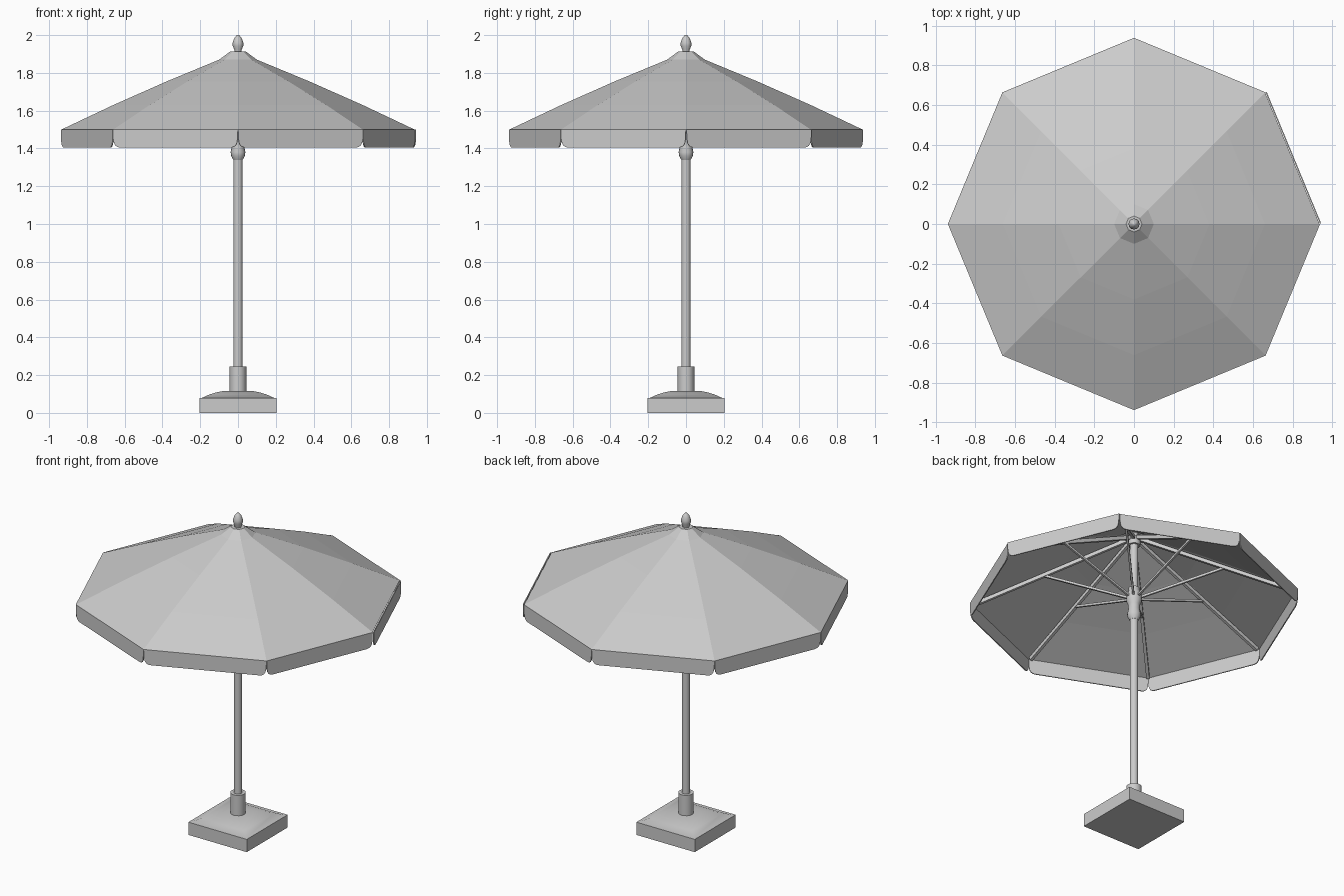
import bpy, bmesh
from math import sin, cos, pi, radians
from mathutils import Vector, Matrix

if "Cube" in bpy.data.objects:
    bpy.data.objects.remove(bpy.data.objects["Cube"])


def finish(name, bm, smooth=None):
    bmesh.ops.recalc_face_normals(bm, faces=bm.faces)
    me = bpy.data.meshes.new(name)
    bm.to_mesh(me)
    bm.free()
    ob = bpy.data.objects.new(name, me)
    bpy.context.collection.objects.link(ob)
    if smooth:
        bpy.ops.object.select_all(action='DESELECT')
        ob.select_set(True)
        bpy.context.view_layer.objects.active = ob
        bpy.ops.object.shade_smooth_by_angle(angle=radians(smooth))
    return ob


def lathe(name, profile, n=16, turn=0.0, caps=True, smooth=40):
    """Loft n-sided rings through (radius, z) points."""
    bm = bmesh.new()
    rings = [[bm.verts.new((r * cos(turn + 2 * pi * i / n), r * sin(turn + 2 * pi * i / n), z))
              for i in range(n)] for r, z in profile]
    for a, b in zip(rings, rings[1:]):
        for i in range(n):
            j = (i + 1) % n
            bm.faces.new((a[i], a[j], b[j], b[i]))
    if caps:
        bm.faces.new(rings[0])
        bm.faces.new(rings[-1])
    return finish(name, bm, smooth)


def bar(name, a, b, width, depth, turn):
    """Rectangular rod from a to b, given as (radius, z), spun around the pole."""
    a, b = Vector((a[0], 0, a[1])), Vector((b[0], 0, b[1]))
    d = (b - a).normalized()
    up = d.cross(Vector((0, 1, 0)))
    rot = Matrix((d, Vector((0, 1, 0)), up)).transposed().to_4x4()
    m = (Matrix.Rotation(turn, 4, 'Z') @ Matrix.Translation((a + b) / 2) @ rot
         @ Matrix.Diagonal(((b - a).length, width, depth, 1)))
    bm = bmesh.new()
    bmesh.ops.create_cube(bm, size=1, matrix=m)
    return finish(name, bm)


def thicken(ob, t, offset):
    mod = ob.modifiers.new("thickness", 'SOLIDIFY')
    mod.thickness = t
    mod.offset = offset


# Square base: slab and domed top
s = 2 ** 0.5
lathe("base", [(r * s, z) for r, z in
               [(0.203, 0), (0.203, 0.08), (0.19, 0.08), (0.15, 0.098), (0.11, 0.11), (0.07, 0.117)]],
      n=4, turn=pi / 4, smooth=25)

# Pole, socket, sliding runner, top hub and finial
lathe("base_socket", [(0.044, 0.10), (0.044, 0.245), (0.025, 0.245)])
lathe("pole", [(0.024, 0.11), (0.024, 1.91)])
lathe("runner", [(0.025, 1.34), (0.036, 1.36), (0.039, 1.38), (0.033, 1.41), (0.034, 1.44),
                 (0.044, 1.465), (0.044, 1.51), (0.032, 1.53), (0.032, 1.55)])
lathe("top_hub", [(0.036, 1.83), (0.036, 1.88)])
lathe("finial", [(0.018, 1.905), (0.02, 1.925), (0.028, 1.942), (0.028, 1.96),
                 (0.02, 1.983), (0.009, 1.997), (0.003, 2.0)], n=12, smooth=50)

# Eight-sided canopy
canopy = lathe("canopy", [(0.935, 1.5), (0.66, 1.63), (0.38, 1.754), (0.10, 1.87),
                          (0.04, 1.914), (0.02, 1.914)], n=8, caps=False, smooth=None)
thicken(canopy, 0.006, -1)

# Hanging valance panels with rounded lower corners
R = 0.938
half, apothem = R * sin(pi / 8), R * cos(pi / 8)
c = 0.035
right = [(half - 0.001, 1.5), (half - 0.003, 1.45)]
right += [(half - 0.005 - c + c * cos(t), 1.405 + c - c * sin(t))
          for t in [i * pi / 8 for i in range(5)]]
outline = right + [(-y, z) for y, z in reversed(right)]
for k in range(8):
    turn = k * pi / 4
    rot = Matrix.Rotation(turn + pi / 8, 3, 'Z')
    bm = bmesh.new()
    bm.faces.new([bm.verts.new(rot @ Vector((apothem, y, z))) for y, z in outline])
    thicken(finish(f"valance_{k + 1}", bm), 0.006, -1)

    # Rib under each canopy ridge and strut from the runner
    bar(f"rib_{k + 1}", (0.03, 1.872), (0.915, 1.488), 0.018, 0.022, turn)
    bar(f"strut_{k + 1}", (0.035, 1.49), (0.52, 1.66), 0.012, 0.014, turn)
